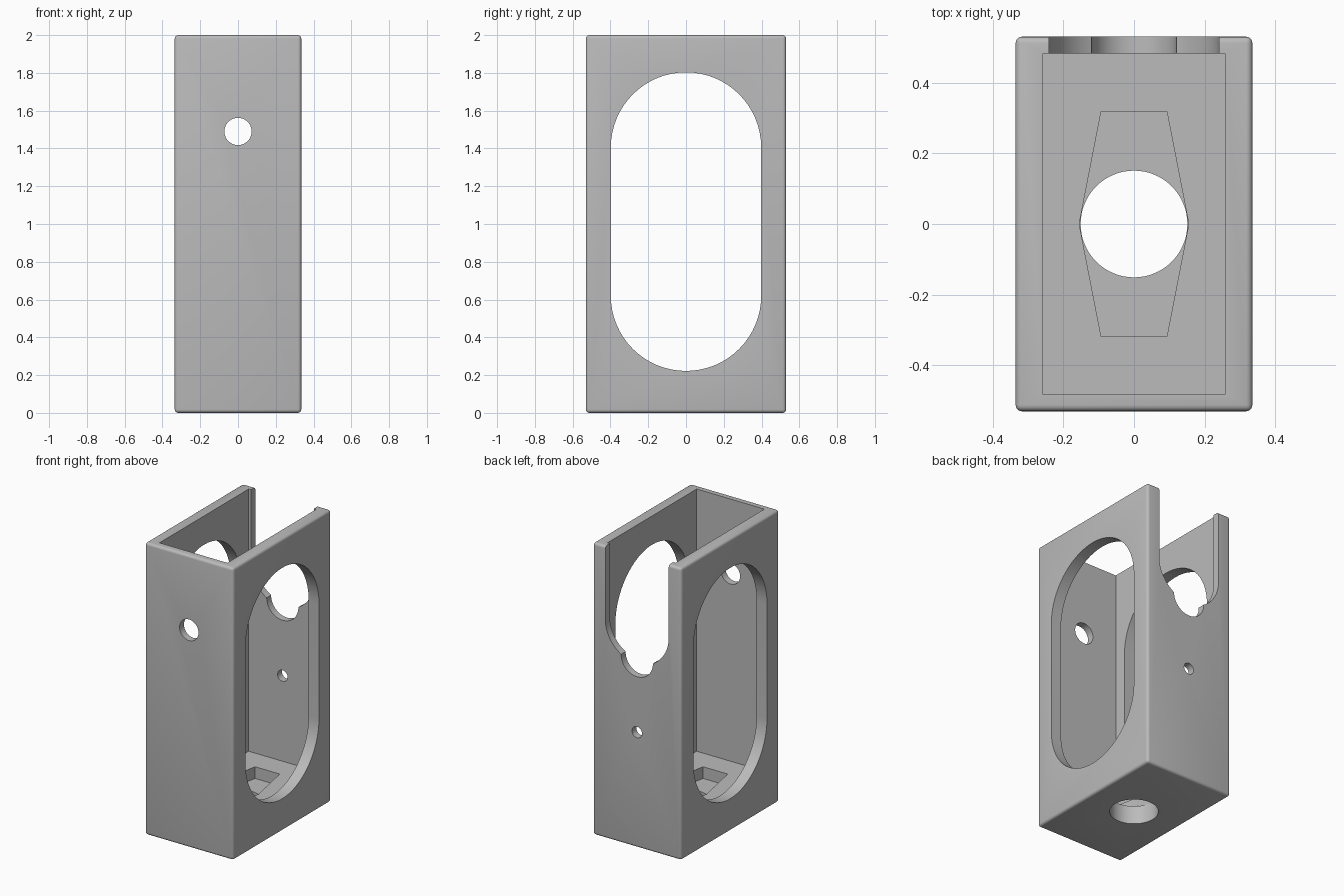
import bpy
import bmesh
from math import pi, cos, sin
from mathutils import Vector

if "Cube" in bpy.data.objects:
    bpy.data.objects.remove(bpy.data.objects["Cube"], do_unlink=True)

# Single grey plastic
grey = bpy.data.materials.new("grey plastic")
grey.use_nodes = True
colour = (0.5, 0.5, 0.5, 1)
grey.diffuse_color = colour
grey.node_tree.nodes["Principled BSDF"].inputs["Base Color"].default_value = colour


def make_object(name, bm):
    bmesh.ops.recalc_face_normals(bm, faces=bm.faces)
    mesh = bpy.data.meshes.new(name)
    bm.to_mesh(mesh)
    bm.free()
    mesh.materials.append(grey)
    obj = bpy.data.objects.new(name, mesh)
    bpy.context.collection.objects.link(obj)
    return obj


def box(name, low, high, bevel=0):
    bm = bmesh.new()
    bmesh.ops.create_cube(bm, size=1)
    low, high = Vector(low), Vector(high)
    bmesh.ops.scale(bm, vec=high - low, verts=bm.verts)
    bmesh.ops.translate(bm, vec=(low + high) / 2, verts=bm.verts)
    if bevel:
        bmesh.ops.bevel(bm, geom=bm.edges[:], offset=bevel, segments=4,
                        profile=0.5, affect='EDGES')
    return make_object(name, bm)


def arc(u, v, r, start, end, steps):
    angles = [start + (end - start) * i / steps for i in range(steps + 1)]
    return [(u + r * cos(a), v + r * sin(a)) for a in angles]


def circle(u, v, r):
    return arc(u, v, r, 0, 2 * pi, 64)[:-1]


def prism(name, outline, axis, start, end):
    """Extrude a 2D outline along the x, y or z axis."""
    place = {'x': lambda u, v: (start, u, v),
             'y': lambda u, v: (u, start, v),
             'z': lambda u, v: (u, v, start)}[axis]
    bm = bmesh.new()
    face = bm.faces.new([bm.verts.new(place(u, v)) for u, v in outline])
    extruded = bmesh.ops.extrude_face_region(bm, geom=[face], use_keep_orig=True)
    offset = Vector([(end - start) * (axis == a) for a in 'xyz'])
    moved = [g for g in extruded['geom'] if isinstance(g, bmesh.types.BMVert)]
    bmesh.ops.translate(bm, vec=offset, verts=moved)
    return make_object(name, bm)


# Rounded outer block
housing = box("housing", (-0.335, -0.53, 0), (0.335, 0.53, 2), 0.018)

# Outlines of the openings
side_window = arc(0, 1.405, 0.398, 0, pi, 32) + arc(0, 0.62, 0.398, pi, 2 * pi, 32)
back_slot = [(0.24, 2.1), (-0.24, 2.1)] + arc(0, 1.5, 0.24, pi, 2 * pi, 40)
back_notch = [(0.12, 1.45), (-0.12, 1.45)] + arc(0, 1.29, 0.12, pi, 2 * pi, 32)
pocket = [(0.093, 0.318), (-0.093, 0.318), (-0.155, 0),
          (-0.093, -0.318), (0.093, -0.318), (0.155, 0)]

cutters = [
    box("cavity", (-0.257, -0.482, 0.205), (0.257, 0.482, 2.2)),
    prism("side_windows", side_window, 'x', -0.6, 0.6),
    prism("back_slot", back_slot, 'y', 0.4, 0.7),
    prism("back_notch", back_notch, 'y', 0.41, 0.69),
    prism("back_screw_hole", circle(0, 0.79, 0.038), 'y', 0.4, 0.7),
    prism("front_hole", circle(0, 1.49, 0.072), 'y', -0.7, -0.4),
    prism("floor_pocket", pocket, 'z', 0.125, 0.3),
    prism("floor_hole", circle(0, 0, 0.151), 'z', -0.2, 0.25),
]

# Cut every opening out of the block
bpy.context.view_layer.objects.active = housing
for cutter in cutters:
    cut = housing.modifiers.new(cutter.name, 'BOOLEAN')
    cut.operation = 'DIFFERENCE'
    cut.solver = 'EXACT'
    cut.object = cutter
    bpy.ops.object.modifier_apply(modifier=cut.name)
    bpy.data.objects.remove(cutter, do_unlink=True)

# Smooth curves, crisp edges
bpy.ops.object.select_all(action='DESELECT')
housing.select_set(True)
bpy.ops.object.shade_smooth_by_angle(angle=pi / 6)
